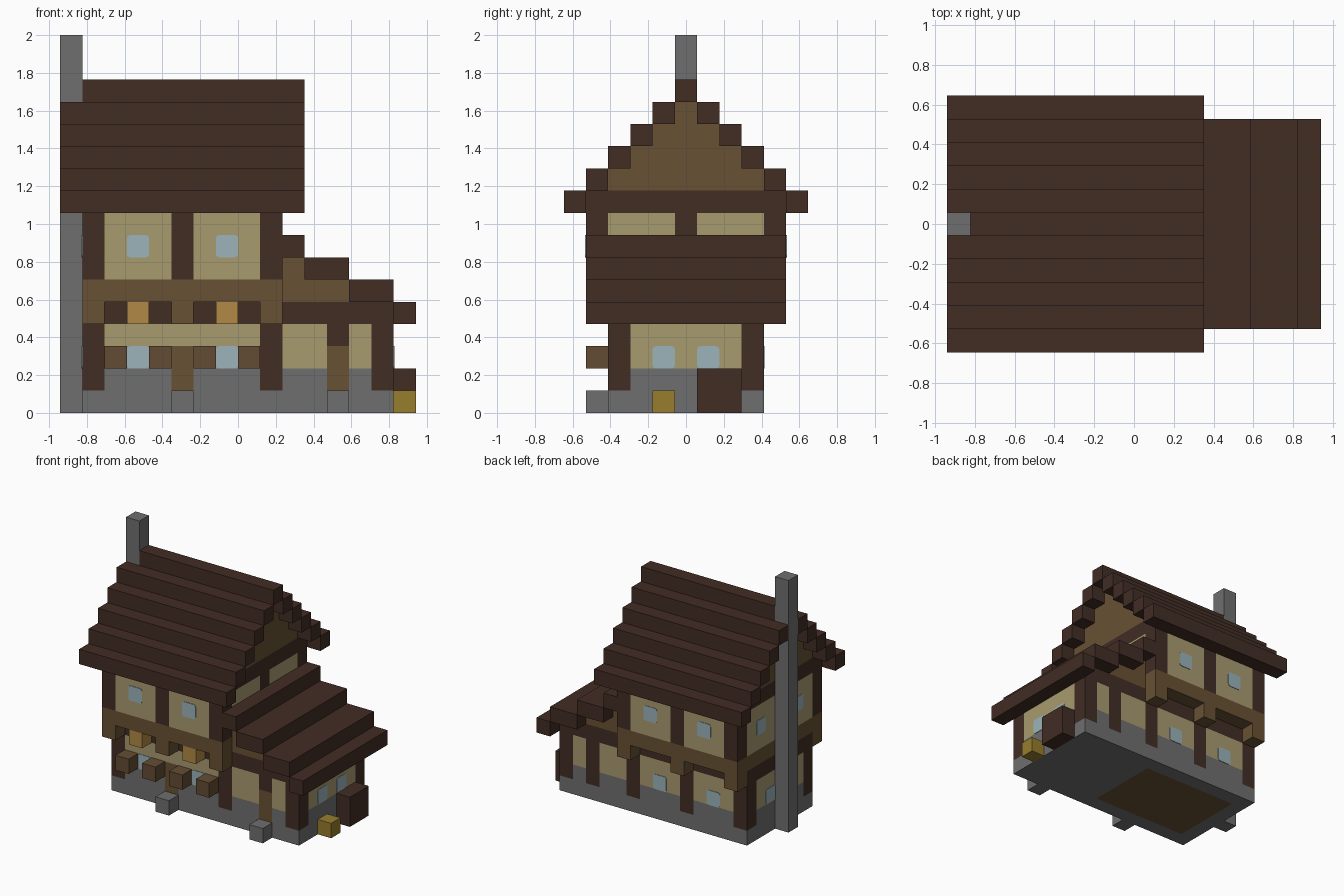
import bpy, bmesh
from mathutils import Vector

cube = bpy.data.objects.get("Cube")
if cube:
    bpy.data.objects.remove(cube)

U = 2 / 17  # block size


def material(name, hex_code):
    srgb = [int(hex_code[n:n + 2], 16) / 255 for n in (0, 2, 4)]
    col = [c / 12.92 if c <= 0.04045 else ((c + 0.055) / 1.055) ** 2.4 for c in srgb] + [1]
    m = bpy.data.materials.new(name)
    m.use_nodes = True
    m.diffuse_color = col
    m.node_tree.nodes["Principled BSDF"].inputs["Base Color"].default_value = col
    return m


STONE = material("stone grey", "6f6f6f")
DARK = material("dark timber", "422d24")
OAK = material("oak planks", "685134")
CRATE = material("crate brown", "644c33")
PLASTER = material("pale plaster", "a99b6f")
GLASS = material("window blue", "9bb4bb")
LAMP = material("lantern orange", "b18945")
STRAW = material("straw yellow", "977d2d")


def add_box(name, mat, lo, hi, round_axis=None):
    """Box between two corners; edges along round_axis may be rounded."""
    bm = bmesh.new()
    bmesh.ops.create_cube(bm, size=1)
    lo, hi = Vector(lo), Vector(hi)
    bmesh.ops.scale(bm, vec=hi - lo, verts=bm.verts)
    bmesh.ops.translate(bm, vec=(lo + hi) / 2, verts=bm.verts)
    if round_axis is not None:
        edges = [e for e in bm.edges
                 if abs(e.verts[0].co[round_axis] - e.verts[1].co[round_axis]) > 1e-4]
        bmesh.ops.bevel(bm, geom=edges, offset=U * 0.15, segments=3,
                        profile=0.5, affect='EDGES')
    mesh = bpy.data.meshes.new(name)
    bm.to_mesh(mesh)
    bm.free()
    mesh.materials.append(mat)
    obj = bpy.data.objects.new(name, mesh)
    bpy.context.collection.objects.link(obj)
    return obj


def at(i, j, k):
    """Block grid to world."""
    return ((i - 8) * U, (j - 5.5) * U, k * U)


def block(name, mat, i, j, k):
    """Block run; each of i, j, k is a single cell or a (start, end) range."""
    spans = [s if isinstance(s, tuple) else (s, s + 1) for s in (i, j, k)]
    return add_box(name, mat, at(*[s[0] for s in spans]), at(*[s[1] for s in spans]))


def window(name, i, j, k, axis, sign):
    """Thin rounded pane on the outer face of a cell."""
    lo, hi = list(at(i, j, k)), list(at(i + 1, j + 1, k + 1))
    if sign > 0:
        lo[axis] = hi[axis] - 0.002
        hi[axis] += 0.004
    else:
        hi[axis] = lo[axis] + 0.002
        lo[axis] -= 0.004
    add_box(name, GLASS, lo, hi, axis)


# Foundation and plank floor
for side, j in (("front", (2, 3)), ("back", (8, 9))):
    block(f"foundation_{side}", STONE, (1, 15), j, 0)
block("foundation_west", STONE, (1, 2), (3, 8), 0)
block("foundation_annex", STONE, (9, 15), (3, 8), 0)
block("floor", OAK, (2, 9), (3, 8), 0)

# Ground floor long walls
for side, j in (("front", 2), ("back", 8)):
    for n, bay in enumerate(((2, 5), (6, 9), (10, 12), (13, 14))):
        block(f"{side}_stone_{n}", STONE, bay, j, 1)
        block(f"{side}_plaster_{n}", PLASTER, bay, j, (2, 4))
    for i in (1, 9, 14):
        block(f"{side}_post_{i}", DARK, i, j, (1, 4))
    for i in (3, 7):
        window(f"{side}_window_{i}", i, j, 2, 1, 1 if j > 5 else -1)
for i in (5, 12):
    block(f"door_{i}", OAK, i, 2, (1, 3))
    block(f"door_step_{i}", STONE, i, 1, 0)
    block(f"back_post_{i}", DARK, i, 8, (1, 4))
block("door_lintel_main", PLASTER, 5, 2, 3)
block("door_lintel_annex", DARK, 12, 2, 3)

# Ground floor end walls
for side, i, sign in (("left", 14, 1), ("right", 1, -1)):
    block(f"{side}_end_stone", STONE, i, (3, 8), 1)
    block(f"{side}_end_plaster", PLASTER, i, (3, 8), (2, 4))
    for j in (4, 6):
        window(f"{side}_end_window_{j}", i, j, 2, 0, sign)

# Beam over the ground floor and the overhanging upper floor
block("ground_beam", DARK, (1, 15), (2, 9), 4)
block("upper_floor_band", OAK, (1, 10), (1, 10), 5)
for i in (1, 5, 9):
    for j in (1, 9):
        block(f"bracket_{i}_{j}", OAK, i, j, 4)

# Upper floor walls
for side, j, sign in (("front", 1, -1), ("back", 9, 1)):
    for i in (1, 5, 9):
        block(f"upper_post_{side}_{i}", DARK, i, j, (6, 9))
    for i in (2, 6):
        block(f"upper_plaster_{side}_{i}", PLASTER, (i, i + 3), j, (6, 9))
        window(f"upper_window_{side}_{i}", i + 1, j, 7, 1, sign)
    block(f"eaves_beam_{side}", DARK, (2, 9), j, 9)
for side, i in (("left", 9), ("right", 1)):
    block(f"upper_middle_post_{side}", DARK, i, 5, (6, 9))
    for j in (2, 6):
        block(f"upper_plaster_{side}_{j}", PLASTER, i, (j, j + 3), (6, 9))
    block(f"gable_beam_{side}", DARK, i, (1, 10), 9)
    # Stepped gable
    for n in range(4):
        block(f"gable_{side}_{n}", OAK, i, (2 + n, 9 - n), 10 + n)
for j in (3, 7):
    window(f"upper_window_right_{j}", 1, j, 7, 0, -1)

# Stepped main roof
for n in range(5):
    block(f"roof_front_{n}", DARK, (0, 11), n, 9 + n)
    block(f"roof_back_{n}", DARK, (0, 11), 10 - n, 9 + n)
block("roof_ridge", DARK, (1, 11), 5, 14)

# Annex gable fill and stepped lean-to roof
block("annex_gable_low", OAK, (10, 13), (2, 9), 5)
block("annex_gable_high", OAK, 10, (2, 9), 6)
for n, i in enumerate(((15, 16), (13, 15), (11, 13), (10, 11))):
    block(f"annex_roof_{n}", DARK, i, (1, 10), 4 + n)

# Chimney, lanterns, crates and yard blocks
block("chimney", STONE, 0, 5, (0, 17))
for i in (3, 7):
    block(f"lantern_{i}", LAMP, i, 1, 4)
for i in (2, 4, 6, 8):
    block(f"window_crate_{i}", CRATE, i, 1, 2)
block("log_pile", DARK, 15, (6, 8), (0, 2))
block("straw_bale", STRAW, 15, 4, 0)
